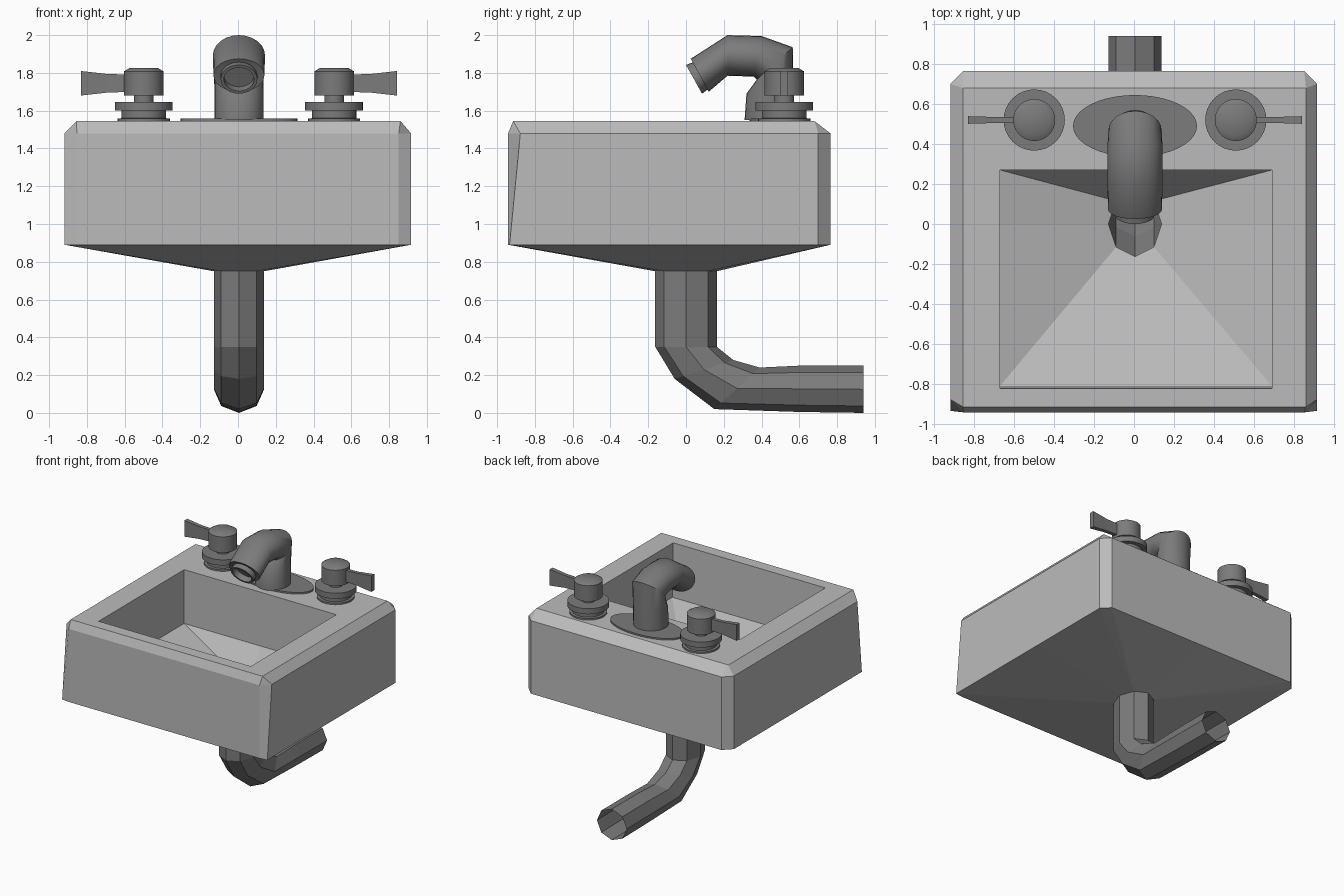
import bpy, bmesh, math
from mathutils import Vector

if "Cube" in bpy.data.objects:
    bpy.data.objects.remove(bpy.data.objects["Cube"])


def material(name, v):
    m = bpy.data.materials.new(name)
    m.diffuse_color = (v, v, v, 1)
    m.use_nodes = True
    m.node_tree.nodes["Principled BSDF"].inputs["Base Color"].default_value = m.diffuse_color
    return m


CERAMIC = material("light grey ceramic", 0.50)
METAL = material("dark grey metal", 0.20)


def loft(name, rings, mat, cap_start=False, cap_end=False, smooth=False, fix_normals=True):
    """Skin a list of equal-length rings of points."""
    bm = bmesh.new()
    loops = [[bm.verts.new(p) for p in r] for r in rings]
    n = len(loops[0])
    for a, b in zip(loops, loops[1:]):
        for i in range(n):
            j = (i + 1) % n
            bm.faces.new((a[i], a[j], b[j], b[i]))
    if cap_start:
        bm.faces.new(loops[0][::-1])
    if cap_end:
        bm.faces.new(loops[-1])
    bmesh.ops.remove_doubles(bm, verts=bm.verts, dist=0.0005)
    if fix_normals:
        bmesh.ops.recalc_face_normals(bm, faces=bm.faces)
    me = bpy.data.meshes.new(name)
    bm.to_mesh(me)
    bm.free()
    me.materials.append(mat)
    ob = bpy.data.objects.new(name, me)
    bpy.context.collection.objects.link(ob)
    if smooth:
        bpy.context.view_layer.objects.active = ob
        ob.select_set(True)
        bpy.ops.object.shade_smooth_by_angle(angle=math.radians(35))
        ob.select_set(False)
    return ob


CX = 0.005  # shared centre line


def box_ring(x0, x1, y0, y1, z, cx=0.0, front=0.0, back=0.0):
    """Rectangle with cut corners, plus a middle point on each side."""
    xm, ym = CX, 0.0
    return [(x, y, z) for x, y in (
        (x0, y0 + front), (x0 + cx, y0), (xm, y0),
        (x1 - cx, y0), (x1, y0 + front), (x1, ym),
        (x1, y1 - back), (x1 - cx, y1), (xm, y1),
        (x0 + cx, y1), (x0, y1 - back), (x0, ym))]


def drain_ring(z):
    pts = []
    for k in range(4):
        d = math.radians(225 + 90 * k)
        diag = (CX + 0.133 * math.cos(d), 0.163 * math.sin(d), z)
        m = d + math.pi / 4
        pts += [diag, diag, (CX + 0.133 * math.cos(m), 0.163 * math.sin(m), z)]
    return pts


# Basin: underside, walls, bevelled rim, bowl and sloping floor
loft("basin", [
    drain_ring(0.75),
    box_ring(-0.918, 0.916, -0.942, 0.765, 0.89, 0.065, 0.008, 0.065),
    box_ring(-0.918, 0.916, -0.942, 0.765, 1.48, 0.065, 0.065, 0.065),
    box_ring(-0.855, 0.86, -0.915, 0.68, 1.545),
    box_ring(-0.67, 0.69, -0.822, 0.27, 1.545),
    box_ring(-0.67, 0.69, -0.81, 0.27, 1.11),
    drain_ring(0.90)], CERAMIC)


def span_ring(p, q, half, n):
    """Ellipse whose ends are p and q, given as (y, z)."""
    p, q = Vector((CX, *p)), Vector((CX, *q))
    c, v = (p + q) / 2, (p - q) / 2
    u = Vector((half, 0, 0))
    return [c + u * math.cos(t) + v * math.sin(t)
            for t in (2 * math.pi * i / n for i in range(n))]


# Waste pipe: open eight-sided tube bending towards the wall
pipe_spans = [((-0.163, 0.90), (0.163, 0.90)), ((-0.163, 0.35), (0.163, 0.35)),
              ((-0.06, 0.18), (0.25, 0.28)), ((0.15, 0.02), (0.39, 0.24)),
              ((0.60, 0.005), (0.60, 0.25)), ((0.94, 0.0), (0.94, 0.25))]
loft("waste_pipe", [span_ring(p, q, 0.133, 8) for p, q in pipe_spans], METAL)

# Spout: bent tube with a stepped, recessed nozzle
spout_spans = [((0.57, 1.55), (0.31, 1.55), 0.13), ((0.57, 1.72), (0.32, 1.69), 0.13),
               ((0.565, 1.936), (0.375, 1.765), 0.133), ((0.40, 1.995), (0.36, 1.78), 0.138),
               ((0.22, 2.0), (0.22, 1.785), 0.138), ((0.025, 1.875), (0.12, 1.70), 0.135),
               ((0.04, 1.857), (0.115, 1.712), 0.097), ((0.0, 1.842), (0.085, 1.69), 0.097),
               ((0.008, 1.828), (0.077, 1.704), 0.08), ((0.05, 1.85), (0.119, 1.726), 0.08)]
loft("spout", [span_ring(p, q, h, 24) for p, q, h in spout_spans], METAL,
     cap_end=True, smooth=True)


def turned(name, x, y, profile, rx=1.0, ry=1.0, n=32):
    """Solid of revolution from (radius, height) points."""
    rings = [[(x + rx * r * math.cos(t), y + ry * r * math.sin(t), z)
              for t in (2 * math.pi * i / n for i in range(n))] for r, z in profile]
    return loft(name, rings, METAL, True, True, True)


# Oval plate under the spout
turned("spout_plate", CX, 0.49, [(1, 1.54), (1, 1.558)], 0.31, 0.155, 40)

# Taps: stepped base, knob and flat lever, mirrored left and right
tap_profile = [(0.138, 1.54), (0.138, 1.558), (0.118, 1.56), (0.118, 1.60),
               (0.153, 1.60), (0.153, 1.645), (0.052, 1.645), (0.052, 1.68),
               (0.105, 1.68), (0.105, 1.808), (0.075, 1.826)]
for side, s in (("left", -1), ("right", 1)):
    x, y = CX + s * 0.504, 0.52
    turned(side + "_tap", x, y, tap_profile)
    sections = [(0.07, 0.015, 1.70, 1.79), (0.20, 0.015, 1.695, 1.795),
                (0.332, 0.019, 1.68, 1.81)]
    loft(side + "_lever", [[(x + s * d, y - w, a), (x + s * d, y + w, a),
                            (x + s * d, y + w, b), (x + s * d, y - w, b)]
                           for d, w, a, b in sections], METAL, True, True)
